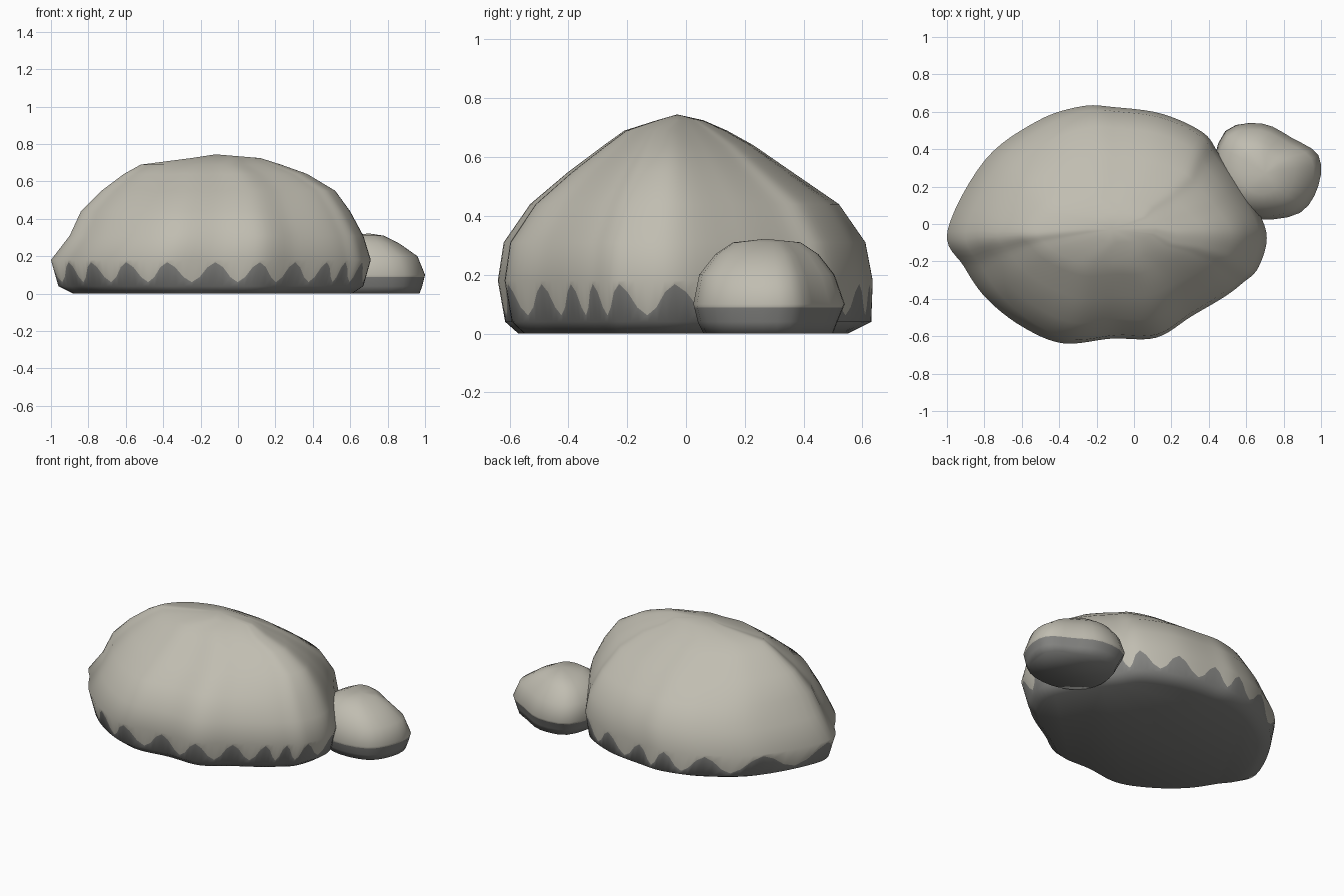
import bpy, math
from mathutils import Vector

if "Cube" in bpy.data.objects:
    bpy.data.objects.remove(bpy.data.objects["Cube"])


def material(name, rgb):
    m = bpy.data.materials.new(name)
    m.diffuse_color = (*rgb, 1)
    m.use_nodes = True
    m.node_tree.nodes["Principled BSDF"].inputs["Base Color"].default_value = m.diffuse_color
    return m


STONE = material("pale stone", (0.53, 0.51, 0.44))
DAMP = material("dark damp stone", (0.235, 0.235, 0.225))


def smooth_loop(pts, n):
    """Closed Catmull-Rom curve through pts, n samples per span."""
    out = []
    for i in range(len(pts)):
        a, b, c, d = (Vector(pts[(i + k) % len(pts)]) for k in (-1, 0, 1, 2))
        for s in range(n):
            t = s / n
            out.append(0.5 * (2 * b + (c - a) * t + (2 * a - 5 * b + 4 * c - d) * t * t
                              + (3 * b - a - 3 * c + d) * t ** 3))
    return out


def extents(levels, z):
    """Left, right, front and back limits at height z."""
    for lo, hi in zip(levels, levels[1:]):
        if lo[0] <= z <= hi[0]:
            t = (z - lo[0]) / (hi[0] - lo[0])
            return [p + (q - p) * t for p, q in zip(lo[1:], hi[1:])]


def boulder(name, outline, levels, apex, samples, mark, swing, mark_after):
    """Stack scaled copies of the outline; the mark ring divides the colours."""
    loop = smooth_loop(outline, samples)
    n = len(loop)
    x0, x1 = min(p.x for p in loop), max(p.x for p in loop)
    y0, y1 = min(p.y for p in loop), max(p.y for p in loop)
    heights = [[lv[0]] * n for lv in levels]
    heights.insert(mark_after + 1, [
        mark + swing * math.cos(2 * math.pi * i / samples) for i in range(n)])
    verts = []
    for ring in heights:
        for p, z in zip(loop, ring):
            l, r, f, b = extents(levels, z)
            verts.append((l + (r - l) * (p.x - x0) / (x1 - x0),
                          f + (b - f) * (p.y - y0) / (y1 - y0), z))
    faces, slots = [tuple(reversed(range(n)))], [1]
    for k in range(len(heights) - 1):
        for i in range(n):
            j = (i + 1) % n
            faces.append((k * n + i, k * n + j, (k + 1) * n + j, (k + 1) * n + i))
            slots.append(1 if k <= mark_after else 0)
    top = (len(heights) - 1) * n
    verts.append(apex)
    for i in range(n):
        faces.append((top + i, top + (i + 1) % n, len(verts) - 1))
        slots.append(0)
    me = bpy.data.meshes.new(name)
    me.from_pydata(verts, [], faces)
    me.materials.append(STONE)
    me.materials.append(DAMP)
    for poly, s in zip(me.polygons, slots):
        poly.material_index = s
        poly.use_smooth = True
    ob = bpy.data.objects.new(name, me)
    bpy.context.collection.objects.link(ob)
    return ob


# Large boulder: each outline point is one peak of the damp line
boulder(
    "large_boulder",
    [(-1, -.03), (-.91, -.22), (-.79, -.39), (-.6, -.54), (-.38, -.63), (-.12, -.605),
     (.12, -.6), (.31, -.485), (.48, -.385), (.58, -.31), (.67, -.22), (.71, -.03),
     (.59, .2), (.46, .38), (.37, .5), (.15, .6), (-.1, .635), (-.28, .64),
     (-.52, .56), (-.8, .35)],
    [(0, -.88, .61, -.57, .55), (.04, -.96, .67, -.615, .63), (.18, -1, .71, -.64, .635),
     (.31, -.9, .67, -.62, .61), (.44, -.84, .6, -.53, .52), (.55, -.73, .52, -.4, .36),
     (.64, -.61, .37, -.28, .23), (.69, -.52, .23, -.21, .14), (.725, -.25, .12, -.1, .06)],
    (-.12, -.03, .745), 6, .115, .053, 1)

# Small boulder beside it, with a level damp line
boulder(
    "small_boulder",
    [(.42, .27), (.5, .1), (.68, .03), (.9, .065), (1, .21), (1, .37), (.86, .46),
     (.69, .54), (.49, .5)],
    [(0, .47, .97, .06, .5), (.04, .45, .985, .04, .515), (.1, .42, 1, .025, .54),
     (.2, .44, .96, .045, .505), (.27, .5, .86, .1, .45), (.31, .58, .78, .16, .39)],
    (.7, .27, .322), 3, .088, 0, 1)
